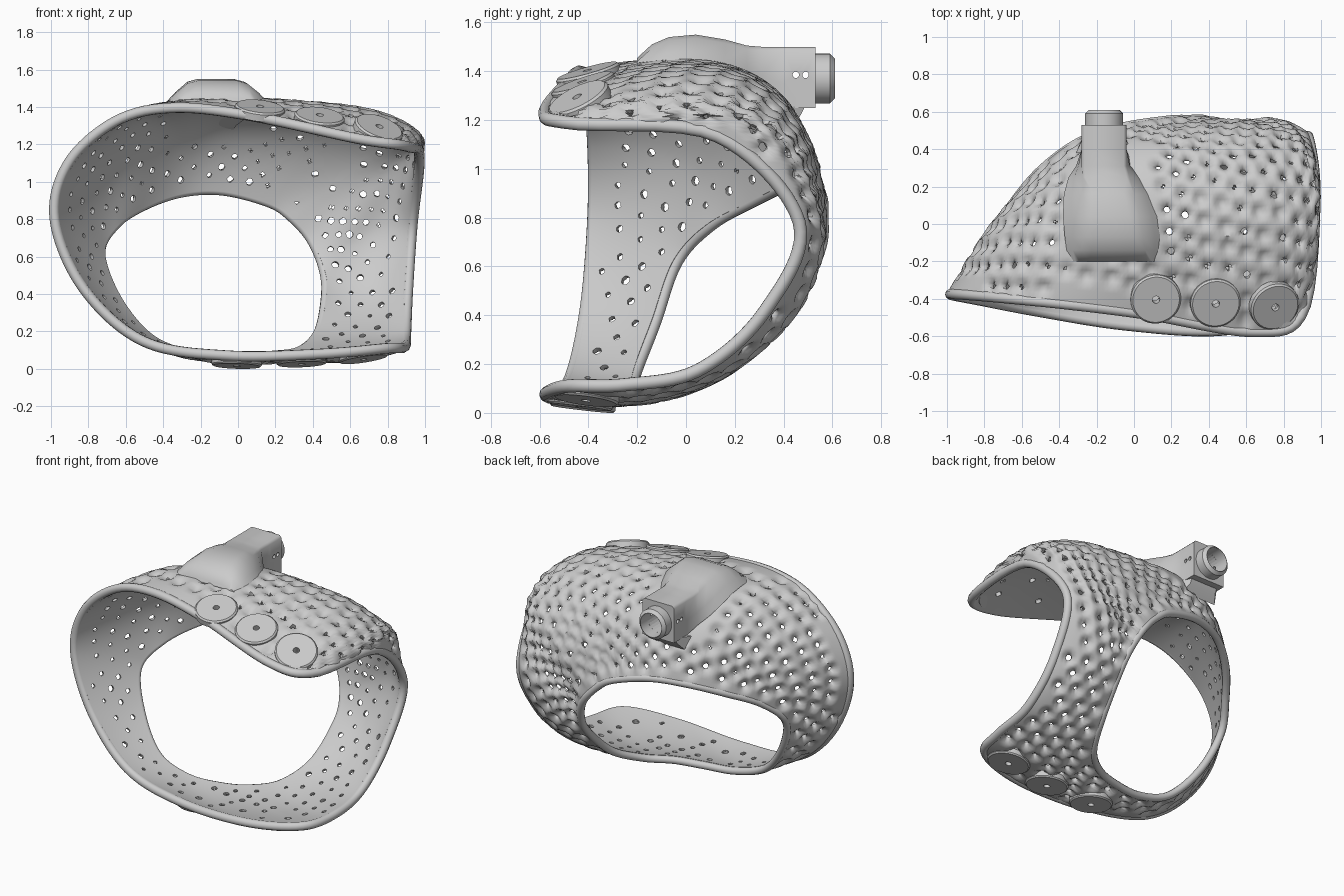
import bpy, bmesh, math, random
from mathutils import Vector as V
from mathutils.kdtree import KDTree

if "Cube" in bpy.data.objects:
    bpy.data.objects.remove(bpy.data.objects["Cube"])

random.seed(4)
NU, NV, COLS = 320, 56, 60

# Three guide loops: front rim, mid surface, rear rim
FRONT = [(-.975,-.38,.8), (-.9,-.38,1.1), (-.65,-.4,1.32), (-.35,-.43,1.39), (.05,-.48,1.35),
         (.64,-.575,1.225), (.9,-.47,1.185), (.965,.12,1.14), (.93,.46,.78), (.905,.32,.42),
         (.895,.05,.18), (.885,-.25,.12), (.8,-.48,.115), (.45,-.57,.085), (-.05,-.54,.075),
         (-.5,-.47,.15), (-.82,-.41,.43)]
MID = [(-.86,-.2,.72), (-.74,-.02,1.02), (-.52,.08,1.27), (-.3,.18,1.34), (0,.22,1.39),
       (.58,.22,1.36), (.84,.3,1.24), (.86,.45,1.08), (.72,.55,.72), (.7,.42,.4),
       (.68,.15,.17), (.61,-.13,.07), (.47,-.3,.05), (.2,-.37,.045), (-.13,-.375,.05),
       (-.48,-.34,.145), (-.73,-.26,.39)]
REAR = [(-.73,-.04,.62), (-.65,.1,.77), (-.5,.28,.87), (-.3,.43,.94), (-.08,.51,.95),
        (.17,.55,.885), (.29,.555,.805), (.39,.55,.69), (.455,.49,.54), (.47,.4,.4),
        (.43,.2,.2), (.33,0,.1), (.18,-.13,.075), (0,-.19,.065), (-.23,-.22,.075),
        (-.46,-.21,.16), (-.64,-.13,.37)]
M = len(MID)


def spline(pts, t):
    n = len(pts)
    i, f = int(t) % n, t - int(t)
    a, b, c, d = (V(pts[(i + k) % n]) for k in (-1, 0, 1, 2))
    return .5 * (2 * b + (c - a) * f + (2 * a - 5 * b + 4 * c - d) * f * f
                 + (3 * b - a - 3 * c + d) * f ** 3)


def mesh_object(name, verts, faces, angle=40):
    me = bpy.data.meshes.new(name)
    me.from_pydata([tuple(v) for v in verts], [], faces)
    bm = bmesh.new()
    bm.from_mesh(me)
    loose = [v for v in bm.verts if not v.link_faces]
    bmesh.ops.delete(bm, geom=loose, context='VERTS')
    bmesh.ops.recalc_face_normals(bm, faces=bm.faces)
    bm.to_mesh(me)
    bm.free()
    ob = bpy.data.objects.new(name, me)
    bpy.context.collection.objects.link(ob)
    bpy.ops.object.select_all(action='DESELECT')
    ob.select_set(True)
    bpy.context.view_layer.objects.active = ob
    bpy.ops.object.shade_smooth_by_angle(angle=math.radians(angle))
    return ob


def washer(name, centre, axis, r_out, r_in, depth, n=40):
    """Flat ring; its top face sits at +depth along the axis."""
    q = V(axis).to_track_quat('Z', 'Y')
    prof = [(r_in, 0), (r_out, 0), (r_out, depth * .8), (r_out - depth * .2, depth), (r_in, depth)]
    m = len(prof)
    vs = [V(centre) + q @ V((r * math.cos(2 * math.pi * i / n), r * math.sin(2 * math.pi * i / n), h))
          for i in range(n) for r, h in prof]
    fs = [(i * m + k, (i + 1) % n * m + k, (i + 1) % n * m + (k + 1) % m, i * m + (k + 1) % m)
          for i in range(n) for k in range(m)]
    return mesh_object(name, vs, fs, 30)


# Even spacing around the mid loop
dense = [.01 * i for i in range(100 * M + 1)]
arc = [0]
for a, b in zip(dense, dense[1:]):
    arc.append(arc[-1] + (spline(MID, b) - spline(MID, a)).length)
us, k = [], 0
for i in range(NU):
    while arc[k + 1] < arc[-1] * i / NU:
        k += 1
    us.append(dense[k] + .01 * (arc[-1] * i / NU - arc[k]) / (arc[k + 1] - arc[k]))

# Shell surface grid: quadratic from front rim through mid to rear rim
P = []
for u in us:
    a, m, b = spline(FRONT, u), spline(MID, u), spline(REAR, u)
    for j in range(NV + 1):
        v = j / NV
        P.append(a * (1 - v) * (1 - 2 * v) + m * 4 * v * (1 - v) + b * v * (2 * v - 1))


def idx(i, j):
    return (i % NU) * (NV + 1) + j


N = []
for i in range(NU):
    for j in range(NV + 1):
        du = P[idx(i + 1, j)] - P[idx(i - 1, j)]
        dv = P[idx(i, min(j + 1, NV))] - P[idx(i, max(j - 1, 0))]
        N.append(du.cross(dv).normalized())
ref = idx(min(range(NU), key=lambda i: abs(us[i] - 4)), NV // 2)
if N[ref].z < 0:
    N = [-n for n in N]

node_tree = KDTree(len(P))
for i, p in enumerate(P):
    node_tree.insert(p, i)
node_tree.balance()

# Button discs: three on the top flap, three underneath
discs = []
for x, y, z in [(.12, -.39, 1.38), (.43, -.43, 1.34), (.75, -.42, 1.28),
                (0, -.42, .05), (.34, -.43, .05), (.67, -.41, .06)]:
    discs.append(node_tree.find((x, y, z))[1])
for k, d in enumerate(discs):
    tilt = V((.15, -.12, 0)) if k == 2 else V()
    washer("button_disc_%d" % (k + 1), P[d] - N[d] * .01, N[d] + tilt, .135, .02,
           .048 if k < 3 else .04)

# Staggered vent holes, measured inwards from the rear rim
holes = [(P[d], .022) for d in discs]
for c in range(COLS):
    i, w = NU * c // COLS, 0
    target = .07 + .06 * (c % 2)
    total = sum((P[idx(i, j + 1)] - P[idx(i, j)]).length for j in range(NV))
    for j in range(NV - 1, -1, -1):
        p = P[idx(i, j)]
        w += (p - P[idx(i, j + 1)]).length
        if w >= target and w < total - .06:
            target += .12
            under = -.36 < p.x < .13 and -.17 < p.y < .45 and p.z > 1.2
            if not under and all((p - P[d]).length > .125 for d in discs):
                holes.append((p.copy(), random.uniform(.012, .02)))
hole_tree = KDTree(len(holes))
for i, (p, r) in enumerate(holes):
    hole_tree.insert(p, i)
hole_tree.balance()

# Dimpled outer skin height
height = []
for p in P:
    t = min(1, hole_tree.find(p)[2] / .06)
    height.append(-.012 + .034 * t * t * (3 - 2 * t))

# Open the holes and round their edges
quads = {}
for i in range(NU):
    for j in range(NV):
        q = (idx(i, j), idx(i + 1, j), idx(i + 1, j + 1), idx(i, j + 1))
        c = sum((P[n] for n in q), V()) / 4
        _, h, d = hole_tree.find(c)
        quads[i, j] = (q, h if d < holes[h][1] else -1)
kept = {n for q, h in quads.values() if h < 0 for n in q}
snap = {n: h for q, h in quads.values() if h >= 0 for n in q if n in kept}
for n, h in snap.items():
    c, r = holes[h]
    if (P[n] - c).length > 1e-4:
        P[n] = c + (P[n] - c).normalized() * r

# Perforated shell with wall thickness
off = len(P)
verts = [p + n * h for p, n, h in zip(P, N, height)] + [p - n * .022 for p, n in zip(P, N)]
faces = []
for (i, j), (q, h) in quads.items():
    if h >= 0:
        continue
    faces += [q, tuple(n + off for n in reversed(q))]
    for k, (a, b) in enumerate([(i, j - 1), (i + 1, j), (i, j + 1), (i - 1, j)]):
        nb = quads.get((a % NU, b))
        if nb is None or nb[1] >= 0:
            s, e = q[k], q[(k + 1) % 4]
            faces.append((e, s, s + off, e + off))
mesh_object("perforated_shell", verts, faces, 60)

# Rounded rims along both openings, nearly flush with the inside
for name, j, r, lift in (("front_rim", 0, .028, .005), ("rear_rim", NV, .025, .004)):
    cu = bpy.data.curves.new(name, 'CURVE')
    cu.dimensions = '3D'
    cu.bevel_depth, cu.bevel_resolution = r, 3
    sp = cu.splines.new('POLY')
    sp.points.add(NU // 2 - 1)
    for i in range(NU // 2):
        n = idx(2 * i, j)
        sp.points[i].co = (*(P[n] + N[n] * lift), 1)
    sp.use_cyclic_u = True
    sp.use_smooth = True
    bpy.context.collection.objects.link(bpy.data.objects.new(name, cu))

# Connector housing: y, centre x, top half width, base half width, top z, base z
SECTIONS = [(-.2, -.11, .18, .22, 1.455, 1.43), (-.14, -.11, .17, .25, 1.51, 1.43),
            (-.07, -.11, .16, .26, 1.54, 1.435), (.04, -.12, .15, .26, 1.55, 1.43),
            (.16, -.135, .135, .24, 1.53, 1.39), (.25, -.15, .125, .2, 1.505, 1.345),
            (.31, -.16, .12, .15, 1.5, 1.3), (.4, -.16, .12, .12, 1.5, 1.25),
            (.53, -.16, .12, .12, 1.5, 1.25)]
vs, fs = [], []
for y, cx, t, b, zt, zb in SECTIONS:
    zm, c = zt - (zt - zb) * .6, .015
    m = b * .6 + t * .4
    half = [(b, zb), (m, zm), (t, zt - c), (t - c - (.04 if y < .2 else 0), zt)]
    vs += [(cx + x, y, z) for x, z in half] + [(cx - x, y, z) for x, z in reversed(half)]
for s in range(len(SECTIONS) - 1):
    fs += [(s * 8 + k, s * 8 + (k + 1) % 8, s * 8 + 8 + (k + 1) % 8, s * 8 + 8 + k) for k in range(8)]
fs += [tuple(range(8)), tuple(range(len(vs) - 8, len(vs)))]
housing = mesh_object("connector_housing", vs, fs, 50)

# Bore and pin holes in the housing
for loc, rot, r, d in [((-.16, .53, 1.37), (math.pi / 2, 0, 0), .08, .24),
                       ((-.16, .45, 1.385), (0, math.pi / 2, 0), .013, .4),
                       ((-.16, .49, 1.385), (0, math.pi / 2, 0), .013, .4)]:
    bpy.ops.mesh.primitive_cylinder_add(vertices=28, radius=r, depth=d, location=loc, rotation=rot)
    cutter = bpy.context.object
    cutter.hide_render = True
    mod = housing.modifiers.new("cut", 'BOOLEAN')
    mod.operation, mod.object = 'DIFFERENCE', cutter
    bpy.context.view_layer.objects.active = housing
    bpy.ops.object.modifier_apply(modifier=mod.name)
    bpy.data.objects.remove(cutter)

# Neck blending the housing down into the shell
NECK = [(.49, .1, 1.26), (.47, .1, 1.22), (.43, .13, 1.17), (.38, .15, 1.25)]
vs = [(-.16 + s * w, y, z) for y, w, z in NECK for s in (-1, 1)]
fs = [(2 * k, 2 * k + 1, (2 * k + 3) % 8, (2 * k + 2) % 8) for k in range(4)]
fs += [(0, 2, 4, 6), (1, 3, 5, 7)]
mesh_object("housing_neck", vs, fs, 50)

# Connector tube at the back
washer("connector_tube", (-.16, .51, 1.37), (0, 1, 0), .102, .08, .1)
